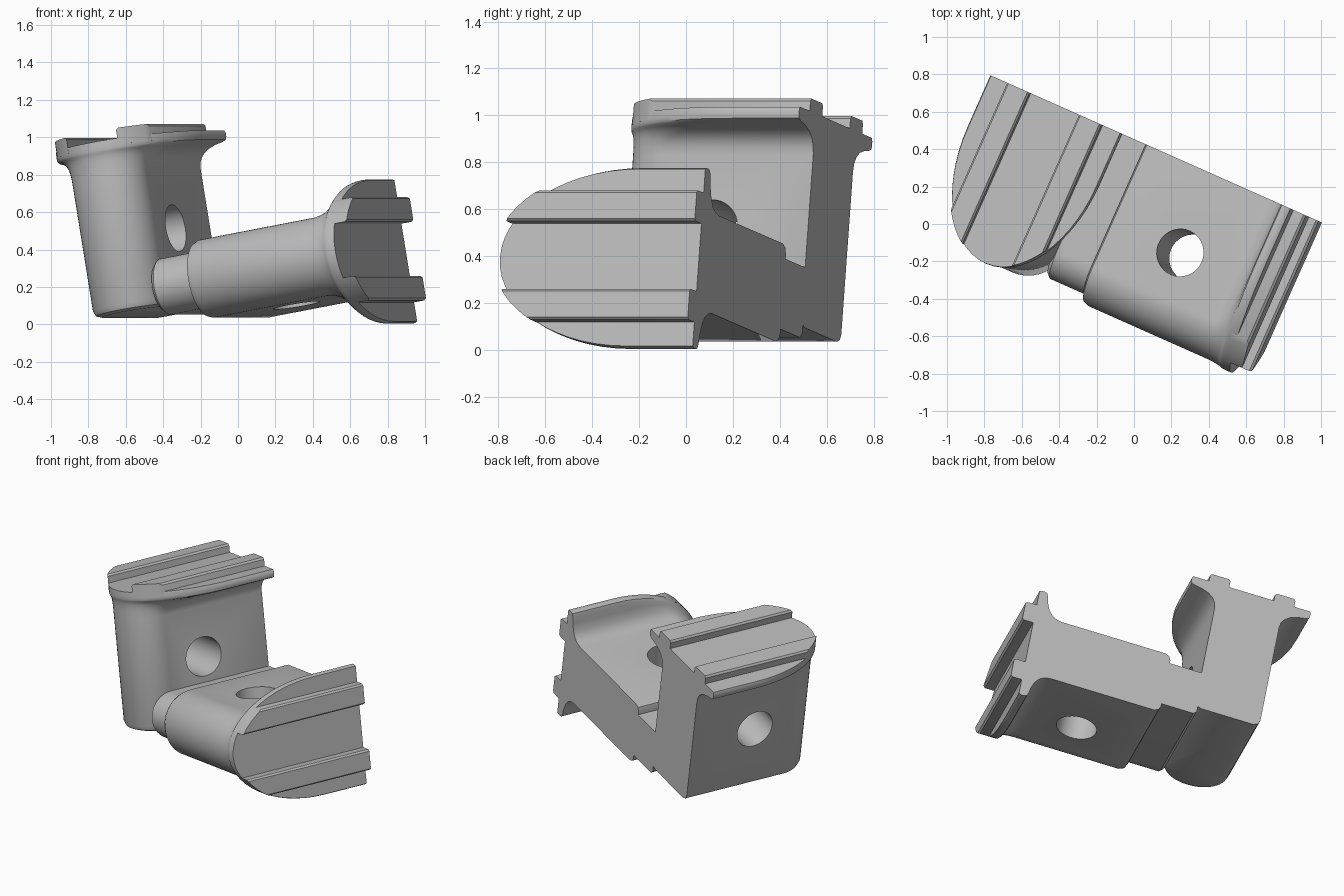
import bpy, bmesh, math
from mathutils import Vector

if "Cube" in bpy.data.objects:
    bpy.data.objects.remove(bpy.data.objects["Cube"])

mat = bpy.data.materials.new("plain_grey")
mat.use_nodes = True
GREY = (0.5, 0.5, 0.5, 1)
mat.diffuse_color = GREY
mat.node_tree.nodes["Principled BSDF"].inputs["Base Color"].default_value = GREY

TILT = math.radians(10)           # lean of the L within its flat back plane
TURN = math.atan2(-0.406, 0.914)  # turn of the back plane about z
LYING, UPRIGHT = 0.217, -0.283    # centre lines of the two arms


def place(a, b, w):
    """a along the lying arm, b along the upright arm, w forward of the back plane"""
    u = a * math.cos(TILT) - b * math.sin(TILT)
    z = a * math.sin(TILT) + b * math.cos(TILT)
    c, s = math.cos(TURN), math.sin(TURN)
    return Vector((u * c + w * s, 0.454 + u * s - w * c, z))


def lying(p, v, w):
    return place(p, LYING + v, w)


def upright(p, v, w):
    return place(UPRIGHT + v, p, w)


def section(half, start, depth, n=28):
    """D outline: flat back, straight sides, elliptical front"""
    arc = [(half * math.cos(math.pi * i / n),
            start + (depth - start) * math.sin(math.pi * i / n)) for i in range(n + 1)]
    return [(half, 0)] + arc + [(-half, 0)]


def loft(name, rings):
    bm = bmesh.new()
    rows = [[bm.verts.new(co) for co in ring] for ring in rings]
    n = len(rows[0])
    for lo, hi in zip(rows, rows[1:]):
        for i in range(n):
            j = (i + 1) % n
            bm.faces.new((lo[i], lo[j], hi[j], hi[i]))
    bm.faces.new(rows[0][::-1])
    bm.faces.new(rows[-1])
    bmesh.ops.recalc_face_normals(bm, faces=bm.faces)
    me = bpy.data.meshes.new(name)
    bm.to_mesh(me)
    bm.free()
    ob = bpy.data.objects.new(name, me)
    bpy.context.collection.objects.link(ob)
    me.materials.append(mat)
    return ob


def smooth(ob):
    bpy.ops.object.select_all(action='DESELECT')
    ob.select_set(True)
    bpy.context.view_layer.objects.active = ob
    bpy.ops.object.shade_smooth_by_angle(angle=math.radians(35))


def drill(ob, frame, centre, depth, radius):
    """round hole across the arm"""
    other = frame
    rings = [[other(centre + radius * math.cos(t), v, depth + radius * math.sin(t))
              for t in [2 * math.pi * i / 40 for i in range(40)]] for v in (-0.4, 0.4)]
    cutter = loft("hole_cutter", rings)
    cutter.hide_render = True
    mod = ob.modifiers.new("hole", 'BOOLEAN')
    mod.operation, mod.solver, mod.object = 'DIFFERENCE', 'EXACT', cutter
    bpy.context.view_layer.objects.active = ob
    bpy.ops.object.modifier_apply(modifier=mod.name)
    bpy.data.objects.remove(cutter)


# flare of the end flange: position along the arm, share of the full flare
FLARE = [(0.86, 0), (0.895, 0.04), (0.925, 0.14), (0.95, 0.32), (0.968, 0.6),
         (0.976, 0.85), (0.985, 0.97), (1.0, 1), (1.02, 1), (1.035, 0.96)]
BODY, FLANGE, FLANGE_START, FRONT = 0.212, 0.39, 0.3, 0.93


def arm(name, frame, start, hole_at):
    rings = []
    for step, shrink in ((0, 0.04), (0.012, 0.012), (0.04, 0)):
        rings.append((start + step, BODY - shrink, 0.71, 0.915 - shrink))
    for p, f in FLARE:
        rings.append((p, BODY + (FLANGE - BODY) * f,
                      0.71 + (FLANGE_START - 0.71) * f, 0.915 + 0.015 * f))
    ob = loft(name, [[frame(p, v, w) for v, w in section(h, c, d)] for p, h, c, d in rings])
    drill(ob, frame, hole_at, 0.455, 0.127)
    smooth(ob)


def ridges(name, frame, top):
    """pair of raised bars on the end face, trimmed to the flange outline"""
    for side, label in ((-1, "first"), (1, "second")):
        inner, outer = 0.147, 0.28
        rings = []
        for p, inset in ((1.0, 0), (top - 0.012, 0), (top, 0.01)):
            vs = [inner + inset + (outer - inner - 2 * inset) * i / 8 for i in range(9)]
            edge = [(v, FLANGE_START + (FRONT - FLANGE_START)
                     * math.sqrt(1 - (v / FLANGE) ** 2)) for v in vs]
            outline = [(vs[0], 0)] + edge + [(vs[-1], 0)]
            rings.append([frame(p, side * v, w) for v, w in outline])
        smooth(loft(f"{label}_{name}", rings))


# two flanged arms
arm("lying_arm", lying, 0.138, 0.555)
arm("upright_arm", upright, 0.115, 0.535)
ridges("lying_ridge", lying, 1.107)
ridges("upright_ridge", upright, 1.09)

# thinner neck joining the arms
smooth(loft("neck", [[lying(p, v, w) for v, w in section(0.152 - s, 0.71, 0.865 - s)]
                     for p, s in ((-0.09, 0.02), (-0.07, 0), (0.2, 0))]))
